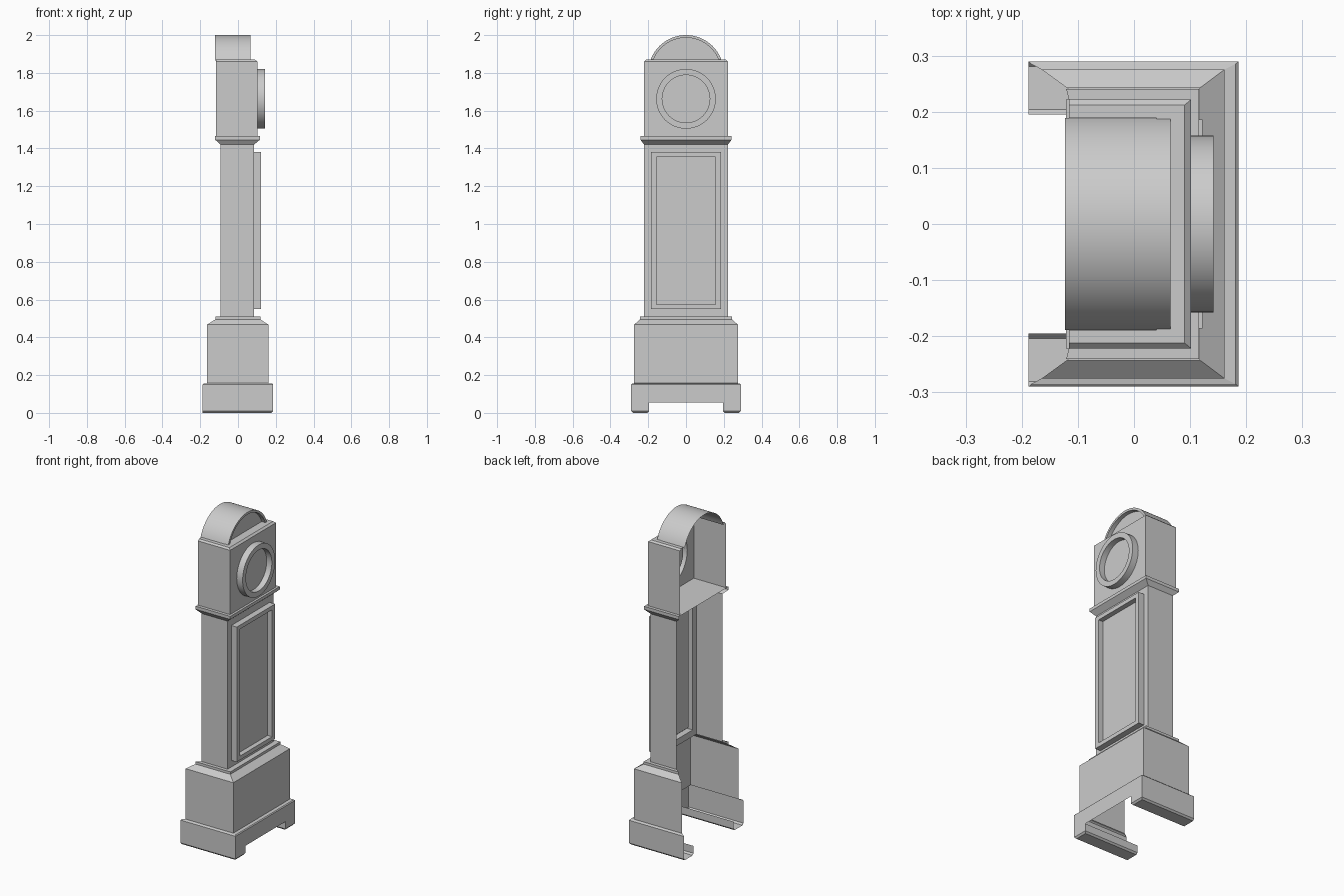
import bpy, bmesh
from math import sin, cos, pi, asin, radians

if "Cube" in bpy.data.objects:
    bpy.data.objects.remove(bpy.data.objects["Cube"])


def loft(name, rows, closed=False, cap_first=False, cap_last=False, skip=(), smooth=False):
    """Skin equal-length rows of points; skip holds (row, column) quads left open."""
    bm = bmesh.new()
    vs = [[bm.verts.new(p) for p in row] for row in rows]
    n = len(rows[0])
    for r in range(len(rows) - 1):
        for c in range(n if closed else n - 1):
            if (r, c) in skip:
                continue
            d = (c + 1) % n
            bm.faces.new((vs[r][c], vs[r][d], vs[r + 1][d], vs[r + 1][c]))
    if cap_first:
        bm.faces.new(vs[0][::-1])
    if cap_last:
        bm.faces.new(vs[-1])
    me = bpy.data.meshes.new(name)
    bm.to_mesh(me)
    bm.free()
    ob = bpy.data.objects.new(name, me)
    bpy.context.collection.objects.link(ob)
    if smooth:
        bpy.ops.object.select_all(action='DESELECT')
        ob.select_set(True)
        bpy.context.view_layer.objects.active = ob
        bpy.ops.object.shade_smooth_by_angle(angle=radians(30))
    return ob


def u(z, xb, xf, y0, y1=None):
    """U-shaped plan, open at the back (-x)."""
    if y1 is None:
        y0, y1 = -y0, y0
    return [(xb, y0, z), (xf, y0, z), (xf, y1, z), (xb, y1, z)]


def rect(x, hy, zc, hz, n=4):
    """Rectangle in the yz plane sampled with n points."""
    pts = []
    for i in range(n):
        a = pi / 4 + 2 * pi * i / n
        m = max(abs(cos(a)), abs(sin(a)))
        pts.append((x, hy * cos(a) / m, zc + hz * sin(a) / m))
    return pts


def circle(x, r, zc, n):
    return [(x, r * cos(pi / 4 + 2 * pi * i / n), zc + r * sin(pi / 4 + 2 * pi * i / n))
            for i in range(n)]


def arc(x, r, zc, zmin, n=32):
    a0 = asin((zmin - zc) / r)
    return [(x, r * cos(a), zc + r * sin(a))
            for a in (a0 + (pi - 2 * a0) * i / n for i in range(n + 1))]


# Feet: hollow channels open at the back
for side, y0, y1 in (("left", -0.29, -0.195), ("right", 0.195, 0.29)):
    loft("foot_" + side, [
        u(0, -0.188, 0.177, y0 + 0.009, y1 - 0.009),
        u(0.01, -0.188, 0.186, y0, y1),
        u(0.055, -0.188, 0.186, y0, y1)], cap_first=True)

# Plinth and base cabinet up to the stepped ledge under the trunk
loft("base", [
    u(0.055, -0.188, 0.186, 0.29), u(0.15, -0.188, 0.186, 0.29),
    u(0.155, -0.183, 0.181, 0.285), u(0.157, -0.164, 0.161, 0.275),
    u(0.467, -0.164, 0.161, 0.275), u(0.495, -0.12, 0.118, 0.243),
    u(0.51, -0.12, 0.118, 0.243), u(0.51, -0.092, 0.085, 0.222)])

# Trunk sides and flared moulding (front is the door panel below)
loft("trunk", [
    u(0.51, -0.092, 0.085, 0.222), u(1.42, -0.092, 0.085, 0.222),
    u(1.446, -0.121, 0.116, 0.241), u(1.465, -0.121, 0.116, 0.241),
    u(1.465, -0.116, 0.102, 0.222)], skip=[(0, 1)])

# Trunk front with raised door frame and recessed panel
loft("trunk_door", [
    rect(0.085, 0.222, 0.965, 0.455), rect(0.085, 0.186, 0.965, 0.415),
    rect(0.122, 0.186, 0.965, 0.415), rect(0.122, 0.157, 0.965, 0.39),
    rect(0.092, 0.157, 0.965, 0.39)], closed=True, cap_last=True)

# Hood sides and bevelled top rim
loft("hood", [
    u(1.465, -0.116, 0.102, 0.222), u(1.86, -0.116, 0.102, 0.222),
    u(1.87, -0.116, 0.09, 0.212), u(1.87, -0.116, 0.04, 0.189)], skip=[(0, 1)])

# Hood floor
loft("hood_floor", [
    [(-0.121, -0.222, 1.465), (0.102, -0.222, 1.465)],
    [(-0.121, 0.222, 1.465), (0.102, 0.222, 1.465)]])

# Hood front with round bezel and recessed dial
N = 48
loft("hood_dial", [
    rect(0.102, 0.222, 1.6625, 0.1975, N), circle(0.102, 0.158, 1.6625, N),
    circle(0.142, 0.158, 1.6625, N), circle(0.142, 0.126, 1.6625, N),
    circle(0.107, 0.126, 1.6625, N)], closed=True, cap_last=True, smooth=True)

# Arched top with recessed front, open at the back
loft("arch_top", [
    arc(-0.123, 0.2, 1.8, 1.865), arc(0.065, 0.2, 1.8, 1.865),
    arc(0.065, 0.186, 1.8, 1.87), arc(0.04, 0.186, 1.8, 1.87)],
    cap_last=True, smooth=True)
